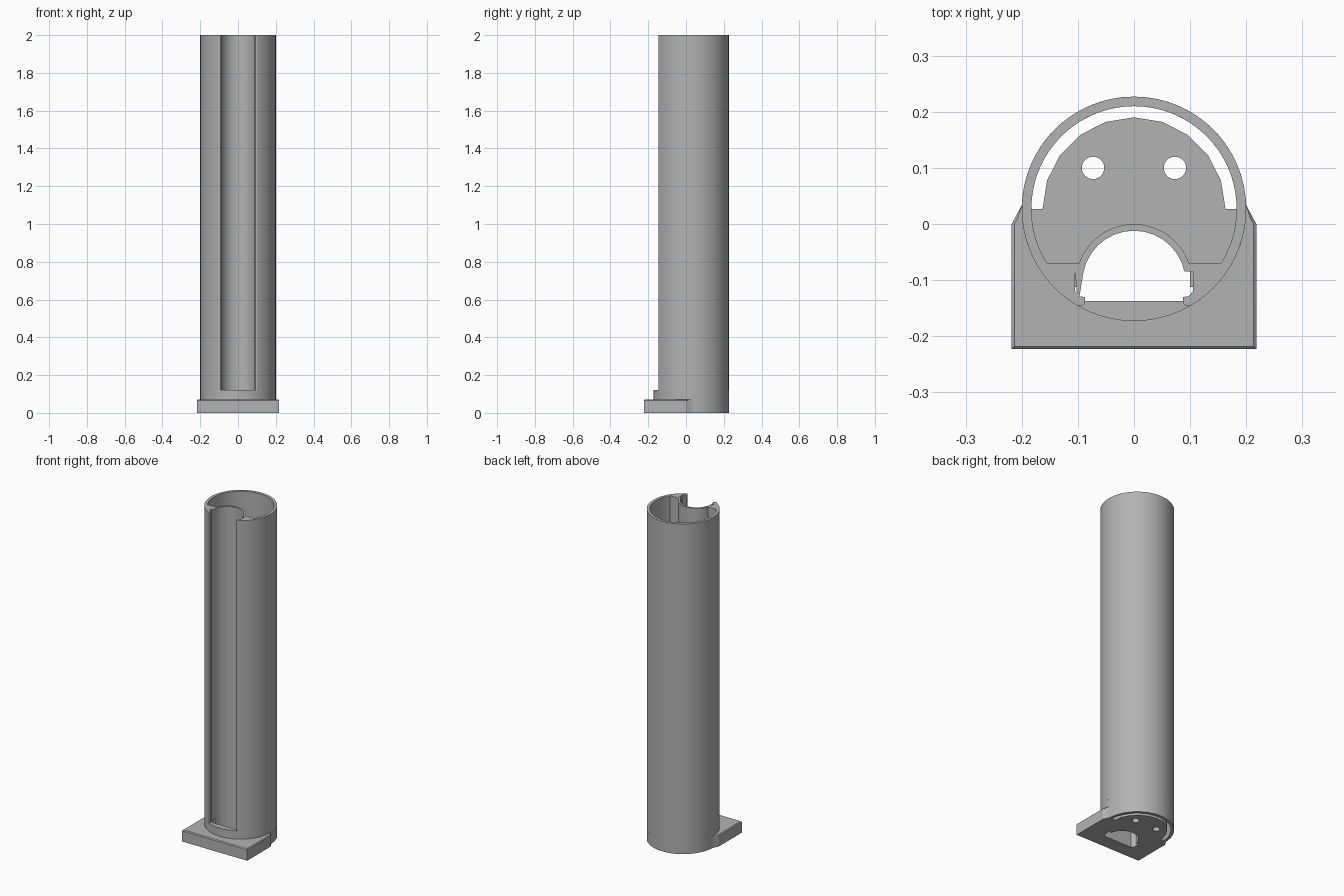
import bpy, bmesh, math

if "Cube" in bpy.data.objects:
    bpy.data.objects.remove(bpy.data.objects["Cube"])

CY = 0.027          # tube centre
R_OUT, R_IN = 0.20, 0.183
CH_Y = -0.104       # centre of the front channel
H, BASE, RIM = 2.0, 0.07, 0.12

grey = bpy.data.materials.new("grey plastic")
grey.diffuse_color = (0.45, 0.45, 0.45, 1)
grey.use_nodes = True
grey.node_tree.nodes["Principled BSDF"].inputs["Base Color"].default_value = grey.diffuse_color


def arc(cx, cy, r, a0, a1, n):
    """Points on an arc, angles in degrees."""
    return [(cx + r * math.cos(math.radians(a0 + (a1 - a0) * i / n)),
             cy + r * math.sin(math.radians(a0 + (a1 - a0) * i / n)))
            for i in range(n + 1)]


def mirror(points):
    return [(-x, y) for x, y in reversed(points)]


def slab(name, loops, z0, z1, edit=None):
    """Extrude an outline with holes between two heights."""
    curve = bpy.data.curves.new(name, 'CURVE')
    curve.dimensions = '2D'
    curve.fill_mode = 'BOTH'
    curve.extrude = (z1 - z0) / 2
    for pts in loops:
        spline = curve.splines.new('POLY')
        spline.points.add(len(pts) - 1)
        for p, (x, y) in zip(spline.points, pts):
            p.co = (x, y, 0, 1)
        spline.use_cyclic_u = True
    source = bpy.data.objects.new(name + "_outline", curve)
    bpy.context.collection.objects.link(source)
    bpy.context.view_layer.update()
    graph = bpy.context.evaluated_depsgraph_get()
    mesh = bpy.data.meshes.new_from_object(source.evaluated_get(graph))
    bpy.data.objects.remove(source)
    bm = bmesh.new()
    bm.from_mesh(mesh)
    bmesh.ops.translate(bm, verts=bm.verts, vec=(0, 0, (z0 + z1) / 2))
    bmesh.ops.remove_doubles(bm, verts=bm.verts, dist=0.0002)
    if edit:
        edit(bm)
    bmesh.ops.recalc_face_normals(bm, faces=bm.faces)
    bm.to_mesh(mesh)
    bm.free()
    mesh.materials.clear()
    mesh.materials.append(grey)
    obj = bpy.data.objects.new(name, mesh)
    bpy.context.collection.objects.link(obj)
    bpy.ops.object.select_all(action='DESELECT')
    obj.select_set(True)
    bpy.context.view_layer.objects.active = obj
    bpy.ops.object.shade_smooth_by_angle(angle=math.radians(25))
    return obj


# Hollow inside the tube, bounded in front by the channel wall
low = math.degrees(math.asin((-0.07 - CY) / R_IN))
ch = math.degrees(math.asin((-0.07 - CH_Y) / 0.104))
cavity = (arc(0, CY, R_IN, low, 180 - low, 44)
          + arc(0, CH_Y, 0.104, 180 - ch, ch, 14))

# Channel surface: half vault, side groove and retaining lip
vault_end = math.degrees(math.asin((-0.085 - CH_Y) / 0.092))
vault = arc(0, CH_Y, 0.092, vault_end, 180 - vault_end, 14)
lip = [(0.100, -0.146), (0.092, -0.146), (0.087, -0.141), (0.087, -0.130),
       (0.097, -0.129), (0.105, -0.120), (0.105, -0.085)]

# Long tube, open along the front
body = arc(0, CY, R_OUT, -60, 240, 60) + mirror(lip) + vault[::-1] + lip[::-1]
slab("slotted_tube", [body, cavity], RIM, H)

# Closed ring at the foot of the tube
side = [(0.095, -0.137), (0.105, -0.122), (0.105, -0.085)]
opening = side + vault + mirror(side)
circle = arc(0, CY, R_OUT, 0, 354, 59)
slab("foot_ring", [circle, cavity, opening], BASE, RIM)

# Mounting plate with curved slit, screw holes and channel opening
corner = [(0.218, -0.223), (0.218, 0.0), (0.212, 0.011)]
plate = corner + arc(0, CY, R_OUT, 2, 178, 40) + mirror(corner)
slit = arc(0, CY, R_IN, 0, 180, 36) + arc(0, CY, 0.163, 180, 0, 10)
screw_holes = [arc(s * 0.073, 0.10, 0.02, 0, 345, 23) for s in (-1, 1)]
plate_loops = [plate, slit, opening] + screw_holes


def chamfer_top(bm):
    for v in bm.verts:
        if v.co.z > BASE - 0.001:
            if abs(v.co.x) > 0.21:
                v.co.x -= math.copysign(0.005, v.co.x)
            if v.co.y < -0.2:
                v.co.y += 0.005


slab("mounting_plate", plate_loops, 0, BASE - 0.005)
slab("plate_top", plate_loops, BASE - 0.005, BASE, chamfer_top)

# Small clips inside the side grooves
for i, z in enumerate((0.31, 0.67, 1.15, 1.51)):
    for s, label in ((-1, "left"), (1, "right")):
        clip = [(s * x, y) for x, y in ((0.100, -0.085), (0.106, -0.085),
                                        (0.106, -0.112), (0.100, -0.112))]
        slab(f"{label}_clip_{i + 1}", [clip], z - 0.01, z + 0.01)
